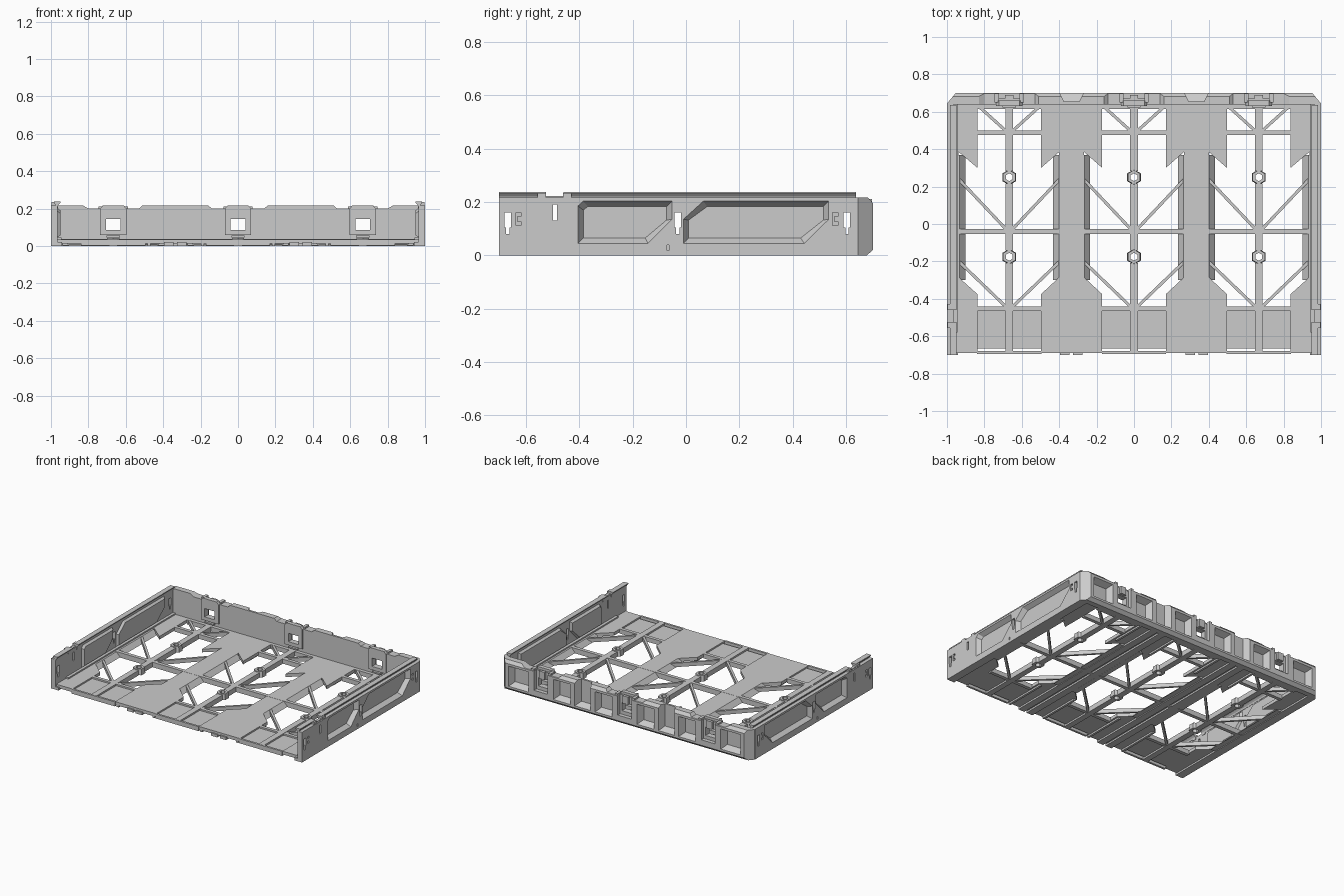
import bpy, bmesh, math

if "Cube" in bpy.data.objects:
    bpy.data.objects.remove(bpy.data.objects["Cube"])

COLS = (-0.667, 0.0, 0.667)


def prism(name, pts, axis, a, b, inset=0.0):
    """Extrude a 2D outline along an axis; the far end may be inset (tapered)."""
    us, vs = [p[0] for p in pts], [p[1] for p in pts]
    cu, cv = (min(us) + max(us)) / 2, (min(vs) + max(vs)) / 2
    ku = 1 - 2 * inset / (max(us) - min(us))
    kv = 1 - 2 * inset / (max(vs) - min(vs))
    far = [(cu + (u - cu) * ku, cv + (v - cv) * kv) for u, v in pts]

    def place(p, t):
        return {'x': (t, p[0], p[1]), 'y': (p[0], t, p[1]), 'z': (p[0], p[1], t)}[axis]
    bm = bmesh.new()
    lo = [bm.verts.new(place(p, a)) for p in pts]
    hi = [bm.verts.new(place(p, b)) for p in far]
    n = len(pts)
    bm.faces.new(lo)
    bm.faces.new(hi)
    for i in range(n):
        bm.faces.new((lo[i], lo[(i + 1) % n], hi[(i + 1) % n], hi[i]))
    bmesh.ops.recalc_face_normals(bm, faces=bm.faces)
    me = bpy.data.meshes.new(name)
    bm.to_mesh(me)
    bm.free()
    ob = bpy.data.objects.new(name, me)
    bpy.context.collection.objects.link(ob)
    return ob


def rect(u0, u1, v0, v1):
    return [(u0, v0), (u1, v0), (u1, v1), (u0, v1)]


def box(name, x0, x1, y0, y1, z0, z1):
    return prism(name, rect(x0, x1, y0, y1), 'z', z0, z1)


def cut(ob, cutter):
    """Subtract a cutter, then discard it."""
    cutter.hide_render = True
    m = ob.modifiers.new("cut", 'BOOLEAN')
    m.object, m.operation, m.solver = cutter, 'DIFFERENCE', 'EXACT'
    bpy.context.view_layer.objects.active = ob
    bpy.ops.object.modifier_apply(modifier=m.name)
    bpy.data.objects.remove(cutter)


def mirror_x(ob):
    ob.modifiers.new("mirror", 'MIRROR')


def brace(p, q, w=0.016):
    d = math.dist(p, q)
    nx, ny = -(q[1] - p[1]) / d * w / 2, (q[0] - p[0]) / d * w / 2
    pts = [(p[0] + nx, p[1] + ny), (q[0] + nx, q[1] + ny),
           (q[0] - nx, q[1] - ny), (p[0] - nx, p[1] - ny)]
    prism("diagonal_brace", pts, 'z', 0.005, 0.033)


# Floor strips between the open columns, with the wing openings notched in
Z0, Z1 = 0.012, 0.035
mid_edge = [(0.497, -0.69), (0.497, -0.375), (0.4, -0.285), (0.4, 0.385), (0.497, 0.30), (0.497, 0.645)]
mid = mid_edge + [(0.667 - x, y) for x, y in reversed(mid_edge)]
mirror_x(prism("floor_strip", mid, 'z', Z0, Z1))
out_edge = [(0.837, -0.69), (0.837, -0.375), (0.937, -0.285), (0.937, 0.385), (0.837, 0.30), (0.837, 0.645)]
mirror_x(prism("floor_side_strip", out_edge + [(0.97, 0.645), (0.97, -0.69)], 'z', Z0, Z1))

# Rails under the strips and along the outer edges
for x0, x1 in ((0.275, 0.325), (0.345, 0.395), (0.94, 0.99)):
    mirror_x(box("underside_rail", x0, x1, -0.7, 0.645, 0.0, 0.02))
for x in (0.19, 0.477):
    for y0, y1 in ((-0.69, -0.375), (0.39, 0.645)):
        mirror_x(box("underside_rib", x - 0.008, x + 0.008, y0, y1, 0.0, 0.02))

# Cross bar through the whole floor
box("middle_cross_bar", -0.97, 0.97, -0.053, -0.027, 0.0, 0.036)

for c in COLS:
    # Bars framing the opening
    for y0, y1 in ((0.475, 0.50), (-0.465, -0.44), (-0.695, -0.68), (0.615, 0.645)):
        box("cross_bar", c - 0.172, c + 0.172, y0, y1, 0.003, Z1)
    for y0, y1 in ((-0.69, -0.208), (-0.142, 0.217), (0.283, 0.64)):
        box("spine_bar", c - 0.021, c + 0.021, y0, y1, 0.0, 0.036)
    # Hexagonal bosses with a hole
    for y in (0.25, -0.175):
        def hexagon(r, cx=c, cy=y):
            return [(cx + r * math.sin(i * math.pi / 3), cy + r * math.cos(i * math.pi / 3)) for i in range(6)]
        boss = prism("hex_boss", hexagon(0.042), 'z', 0.0, 0.042, 0.004)
        cut(boss, prism("boss_hole", hexagon(0.021), 'z', -0.05, 0.1))
    for s in (-1, 1):
        def X(v, c=c, s=s):
            return c + s * v
        brace((X(0.27), 0.24), (X(0.015), -0.03))
        brace((X(0.27), -0.20), (X(0.015), -0.445))
        brace((X(0.17), 0.635), (X(0.015), 0.495))
        # Recessed front plates
        box("front_plate", min(X(0.02), X(0.172)), max(X(0.02), X(0.172)), -0.665, -0.46, Z0, 0.024)
        # Sloped edges of the wing openings
        slope = [(X(0.271), Z1), (X(0.265), Z1), (X(0.235), 0.003), (X(0.271), 0.003)]
        prism("sloped_edge", slope, 'y', -0.04, 0.37)
        prism("sloped_edge", slope, 'y', -0.30, -0.04)

# Side walls with recessed outer panels and keyholes
panels = [
    [(-0.405, 0.045), (-0.143, 0.045), (-0.053, 0.135), (-0.053, 0.203), (-0.385, 0.203), (-0.405, 0.185)],
    [(-0.01, 0.045), (0.443, 0.045), (0.535, 0.135), (0.535, 0.203), (0.065, 0.203), (-0.01, 0.135)],
]


def keyhole(y):
    return [(y - 0.012, 0.16), (y - 0.012, 0.105), (y - 0.006, 0.105), (y - 0.006, 0.08),
            (y + 0.006, 0.08), (y + 0.006, 0.105), (y + 0.012, 0.105), (y + 0.012, 0.16)]


wall = box("side_wall", 0.965, 1.0, -0.7, 0.645, 0.0, 0.217)
for p in panels:
    cut(wall, prism("panel_cut", p, 'x', 1.0001, 0.97, 0.02))
    mirror_x(prism("inner_panel", p, 'x', 0.966, 0.95, 0.012))
for y in (-0.668, -0.031, 0.603):
    cut(wall, prism("keyhole_cut", keyhole(y), 'x', 0.9, 1.1))
cut(wall, box("slot_cut", 0.9, 1.1, -0.498, -0.484, 0.13, 0.19))
for y in (-0.628, 0.56):
    cut(wall, box("small_slot_cut", 0.985, 1.1, y - 0.01, y + 0.01, 0.112, 0.16))
    mirror_x(box("slot_tooth", 0.98, 0.999, y - 0.005, y + 0.012, 0.126, 0.146))
cut(wall, box("drain_cut", 0.985, 1.1, -0.072, -0.064, 0.018, 0.038))
mirror_x(wall)
mirror_x(box("wall_foot", 0.945, 0.97, -0.58, 0.645, 0.01, 0.045))

# T-shaped rail on top of the side walls, broken at the latch
rail = [(0.963, 0.21), (0.973, 0.21), (0.975, 0.22), (0.985, 0.231), (0.985, 0.237),
        (0.948, 0.237), (0.948, 0.231), (0.96, 0.22)]
for y0, y1 in ((-0.7, -0.525), (-0.46, 0.637)):
    mirror_x(prism("top_rail", rail, 'y', y0, y1))
for y in (-0.54, -0.445):
    mirror_x(box("latch_block", 0.962, 0.997, y - 0.016, y + 0.016, 0.2, 0.234))
mirror_x(box("latch_pin", 0.97, 0.99, -0.54, -0.44, 0.2, 0.222))

# Back wall with stepped top edge
half = [(0.14, 0.2), (0.16, 0.217), (0.51, 0.217), (0.53, 0.2), (0.8, 0.2), (0.83, 0.217), (1.0, 0.217)]
profile = half + [(1.0, 0.0), (-1.0, 0.0)] + [(-x, z) for x, z in reversed(half)]
back = prism("back_wall", profile, 'y', 0.64, 0.7)
for s in (-1, 1):
    cut(back, prism("corner_cut", [(s * 0.945, 0.71), (s * 1.01, 0.632), (s * 1.1, 0.8)], 'z', -0.1, 0.3))
    # Tapered pockets between the ribs
    for x0, x1, z1 in ((0.10, 0.235, 0.18), (0.27, 0.397, 0.25), (0.432, 0.567, 0.18), (0.767, 0.925, 0.18)):
        x0, x1 = sorted((s * x0, s * x1))
        cut(back, prism("pocket_cut", rect(x0, x1, 0.035, z1), 'y', 0.7001, 0.655, 0.022))
cut(back, prism("top_bevel", [(0.675, 0.225), (0.71, 0.185), (0.75, 0.25)], 'x', -1.1, 1.1))
cut(back, prism("bottom_bevel", [(0.67, -0.008), (0.71, 0.03), (0.75, -0.05)], 'x', -1.1, 1.1))

# Clip openings in the back wall
for c in COLS:
    cut(back, box("clip_channel", c - 0.055, c + 0.055, 0.672, 0.8, 0.06, 0.3))
    cut(back, box("clip_hole", c - 0.04, c + 0.04, 0.5, 0.8, 0.085, 0.145))
    plate = prism("clip_plate", [(c - 0.07, 0.06), (c + 0.07, 0.06), (c + 0.07, 0.2), (c + 0.055, 0.217),
                                 (c - 0.055, 0.217), (c - 0.07, 0.2)], 'y', 0.66, 0.63)
    cut(plate, box("plate_hole", c - 0.04, c + 0.04, 0.5, 0.8, 0.085, 0.145))
    box("clip_catch", c - 0.035, c + 0.035, 0.622, 0.645, 0.045, 0.055)
    for s in (-1, 1):
        x0, x1 = sorted((c + s * 0.056, c + s * 0.078))
        box("clip_guide", x0, x1, 0.65, 0.698, 0.03, 0.212)
    box("clip_tongue", c - 0.022, c + 0.022, 0.67, 0.69, 0.15, 0.205)
